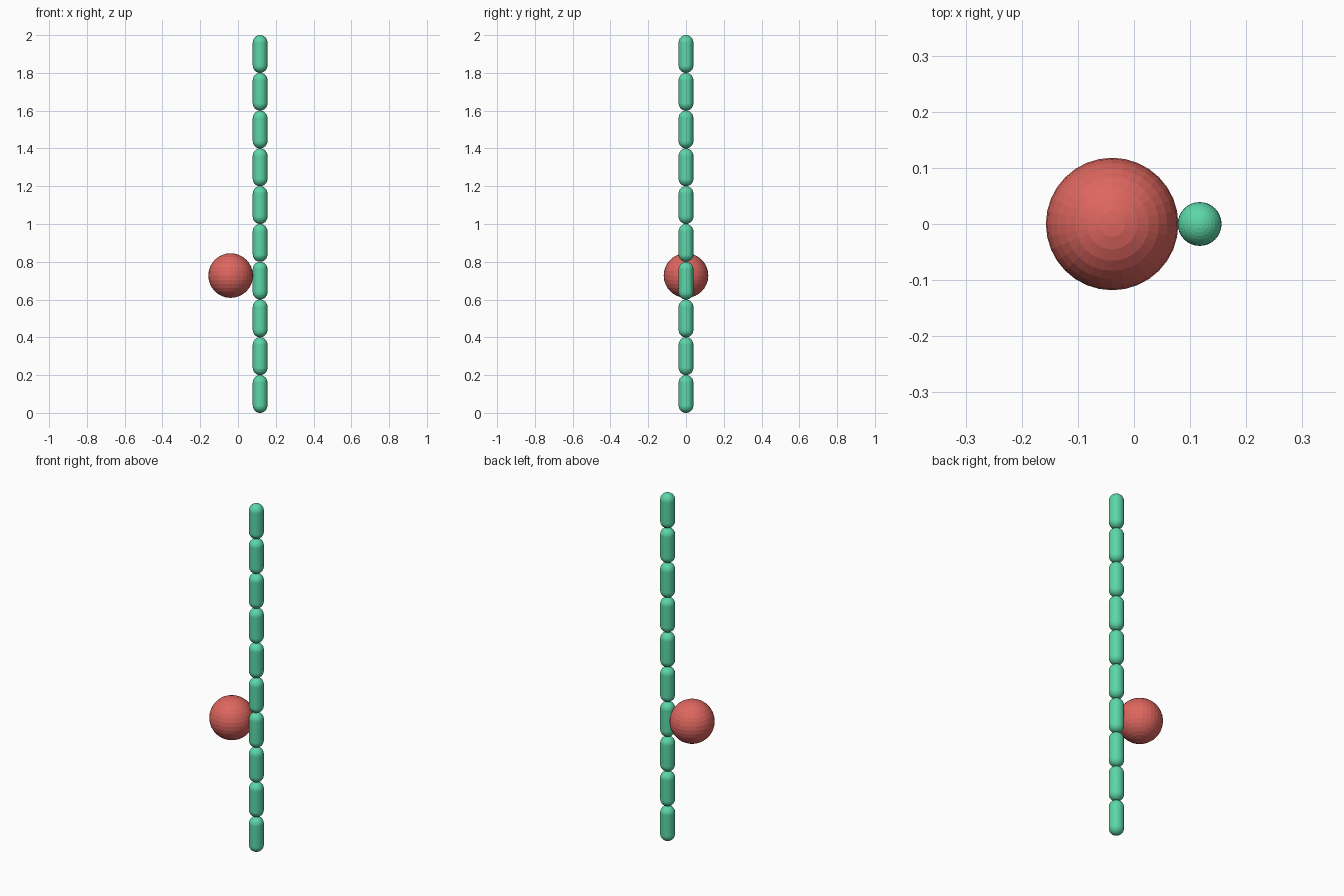
import bpy
import bmesh
import math

if "Cube" in bpy.data.objects:
    bpy.data.objects.remove(bpy.data.objects["Cube"])

COUNT, PITCH = 10, 0.2
ROD_X, ROD_R = 0.117, 0.039
BALL_X, BALL_Z, BALL_R = -0.039, 0.727, 0.118


def material(name, rgb):
    mat = bpy.data.materials.new(name)
    mat.diffuse_color = (*rgb, 1.0)
    mat.use_nodes = True
    mat.node_tree.nodes["Principled BSDF"].inputs["Base Color"].default_value = mat.diffuse_color
    return mat


def rounded_solid(name, radius, height, location, mat):
    """Sphere whose halves are pulled apart to the given height, flat faced."""
    bm = bmesh.new()
    bmesh.ops.create_uvsphere(bm, u_segments=32, v_segments=16, radius=radius)
    half = height / 2 - radius
    if half > 1e-5:
        # Cut along the equator, then lift and lower the halves and bridge them
        ring = [e for e in bm.edges if all(abs(v.co.z) < 1e-5 for v in e.verts)]
        bmesh.ops.split_edges(bm, edges=ring)
        for v in bm.verts:
            side = sum(f.calc_center_median().z for f in v.link_faces)
            v.co.z += math.copysign(half, side)
        bmesh.ops.bridge_loops(bm, edges=[e for e in bm.edges if e.is_boundary])
        bmesh.ops.recalc_face_normals(bm, faces=bm.faces)
    mesh = bpy.data.meshes.new(name)
    bm.to_mesh(mesh)
    bm.free()
    mesh.materials.append(mat)
    obj = bpy.data.objects.new(name, mesh)
    obj.location = location
    bpy.context.collection.objects.link(obj)
    return obj


green = material("mint_green", (0.107, 0.68, 0.395))
red = material("coral_red", (0.73, 0.133, 0.114))

# Stack of capsules forming the tall rod
for i in range(COUNT):
    rounded_solid(f"rod_segment_{i + 1}", ROD_R, PITCH,
                  (ROD_X, 0, (i + 0.5) * PITCH), green)

# Ball touching the rod's side
rounded_solid("ball", BALL_R, 2 * BALL_R, (BALL_X, 0, BALL_Z), red)
